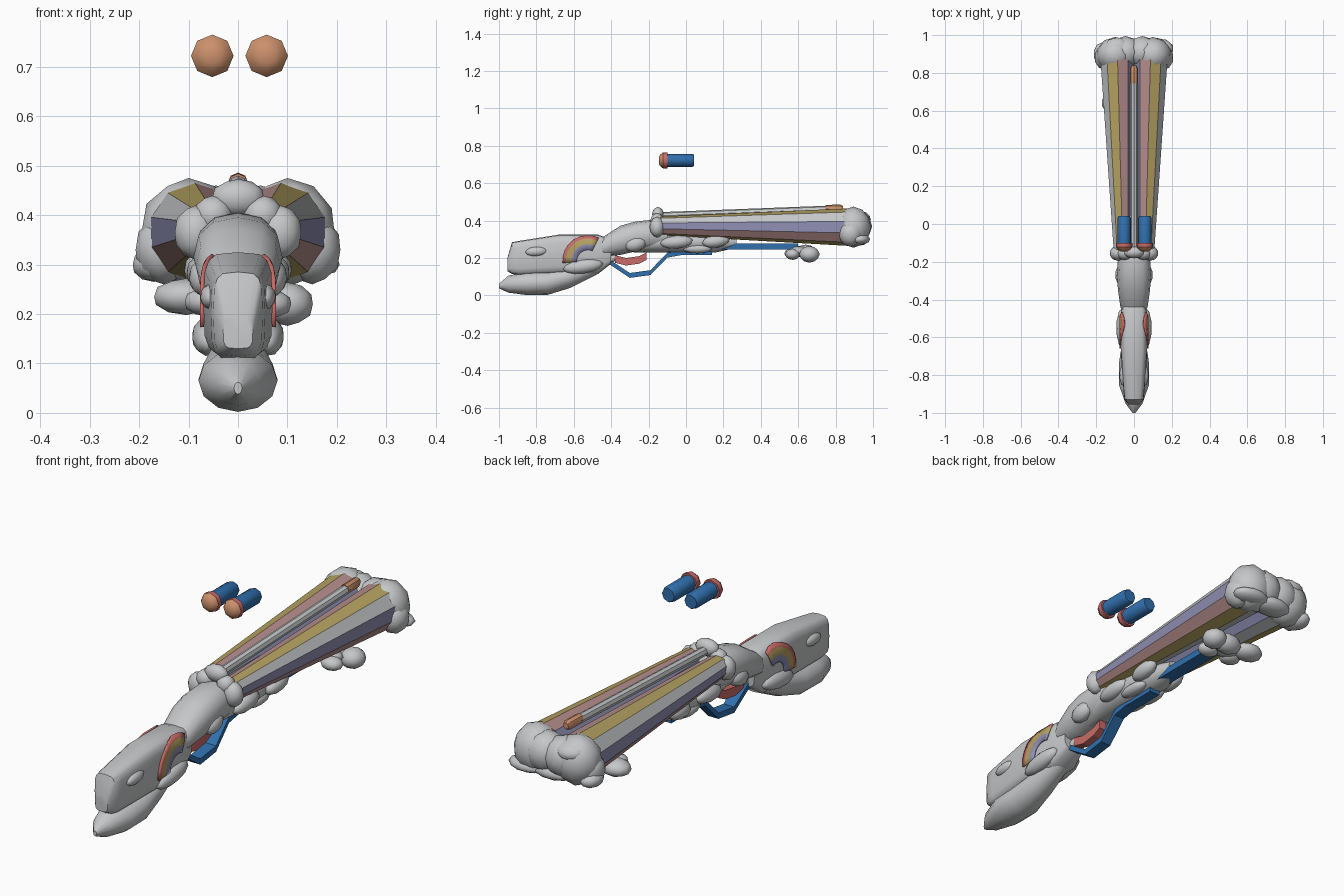
import bpy, bmesh, math
from mathutils import Vector

if "Cube" in bpy.data.objects:
    bpy.data.objects.remove(bpy.data.objects["Cube"])

def material(name, rgb):
    m = bpy.data.materials.new(name)
    m.use_nodes = True
    m.diffuse_color = (*rgb, 1)
    m.node_tree.nodes["Principled BSDF"].inputs["Base Color"].default_value = (*rgb, 1)
    return m

GREY = material("cloud grey", (0.56, 0.57, 0.58))
BLUE = material("blue", (0.03, 0.16, 0.42))
RED = material("coral red", (0.58, 0.15, 0.14))
ORANGE = material("copper orange", (0.60, 0.28, 0.15))
PINK = material("stripe pink", (0.46, 0.27, 0.26))
YELLOW = material("stripe yellow", (0.46, 0.36, 0.12))
LILAC = material("stripe lilac", (0.28, 0.28, 0.46))

def finish(name, bm, mats, smooth=40):
    bmesh.ops.recalc_face_normals(bm, faces=bm.faces)
    me = bpy.data.meshes.new(name)
    bm.to_mesh(me)
    bm.free()
    ob = bpy.data.objects.new(name, me)
    bpy.context.collection.objects.link(ob)
    for m in mats:
        me.materials.append(m)
    if smooth:
        bpy.ops.object.select_all(action="DESELECT")
        ob.select_set(True)
        bpy.context.view_layer.objects.active = ob
        bpy.ops.object.shade_smooth_by_angle(angle=math.radians(smooth))
    return ob

def puff(name, lumps, smooth=60):
    """Cloud made of stretched balls: (centre, radii, pitch in degrees)."""
    bm = bmesh.new()
    for centre, radii, pitch in lumps:
        made = bmesh.ops.create_icosphere(bm, subdivisions=2, radius=1)["verts"]
        a = math.radians(pitch)
        for v in made:
            x, y, z = (v.co[i] * radii[i] for i in range(3))
            v.co = Vector(centre) + Vector((x, y * math.cos(a) - z * math.sin(a),
                                            y * math.sin(a) + z * math.cos(a)))
    return finish(name, bm, [GREY], smooth)

def both(lumps):
    return lumps + [((-c[0], c[1], c[2]), r, p) for c, r, p in lumps]

def loft(name, sections, mats, sides=12, power=1, turn=0.0, smooth=40, rule=None):
    """Skin rings along y: (x, y, z, half width, half height)."""
    bm = bmesh.new()
    bulge = lambda t: math.copysign(abs(t) ** power, t)
    rings = []
    for x, y, z, w, h in sections:
        angles = [(i + turn) * math.tau / sides for i in range(sides)]
        rings.append([bm.verts.new((x + w * bulge(math.cos(a)), y, z + h * bulge(math.sin(a))))
                      for a in angles])
    for lo, hi in zip(rings, rings[1:]):
        for i in range(sides):
            j = (i + 1) % sides
            f = bm.faces.new((lo[i], lo[j], hi[j], hi[i]))
            if rule:
                f.material_index = rule(i)
    bm.faces.new(rings[0])
    bm.faces.new(rings[-1])
    return finish(name, bm, mats, smooth)

def strap(name, path, width, thick, mat):
    """Flat bar following (y, z) points."""
    bm = bmesh.new()
    rings = []
    for y, z in path:
        rings.append([bm.verts.new((sx * width, y, z + sz * thick))
                      for sx, sz in ((-1, -1), (1, -1), (1, 1), (-1, 1))])
    for lo, hi in zip(rings, rings[1:]):
        for i in range(4):
            j = (i + 1) % 4
            bm.faces.new((lo[i], lo[j], hi[j], hi[i]))
    bm.faces.new(rings[0])
    bm.faces.new(rings[-1])
    return finish(name, bm, [mat], 0)

# Twin striped barrels, mirrored so the stripes match
for side, label in ((1, "left"), (-1, "right")):
    order = [2, 3, 1, 0] * 2 + [1, 0]
    loft(label + "_barrel",
         [(side * .06, -.14, .372, .05, .05), (side * .087, .87, .365, .095, .1)],
         [PINK, GREY, YELLOW, LILAC], sides=10, turn=.5, smooth=0,
         rule=lambda i, s=side: ((3, 1, 2, 0, 3, 1, 3, 1, 2, 0)
                                 [(i + 1) % 10 if s > 0 else (4 - i) % 10]))

# Sight rib with a copper bead at the muzzle end
loft("sight_rib", [(0, -.15, .425, .02, .02), (0, .76, .46, .02, .02)], [GREY], sides=8)
loft("sight_bead", [(0, .745, .462, .021, .022), (0, .825, .464, .021, .022),
                    (0, .84, .464, .013, .014)], [ORANGE], sides=8)

# Cloud around the muzzles
puff("muzzle_cloud", both([
    ((.1, .895, .365), (.1, .095, .11), 0),
    ((.045, .91, .37), (.09, .085, .09), 0),
    ((.15, .88, .33), (.06, .065, .07), 0)]) + [
    ((.12, .93, .3), (.09, .055, .03), 0),
    ((-.17, .9, .3), (.045, .06, .035), 0),
    ((-.09, .93, .42), (.07, .06, .035), -15),
    ((0, .92, .3), (.1, .06, .035), 0)])

# Cloud collar at the breech
puff("breech_collar", both([
    ((.085, -.155, .365), (.045, .04, .055), 0),
    ((.05, -.155, .4), (.04, .036, .04), 0)]) + [
    ((0, -.15, .435), (.055, .032, .038), 0),
    ((0, -.155, .34), (.09, .035, .06), 0)])

# Receiver neck and the fore-end below the barrels
loft("receiver", [(0, -.5, .245, .04, .03), (0, -.44, .26, .072, .055), (0, -.35, .295, .085, .078),
                  (0, -.27, .315, .09, .08), (0, -.18, .325, .085, .08), (0, -.1, .325, .075, .065)],
     [GREY], power=.85)
loft("fore_end", [(0, -.28, .27, .05, .04), (0, -.14, .285, .075, .055), (0, .02, .285, .08, .06),
                  (0, .16, .285, .07, .055), (0, .27, .285, .03, .03)], [GREY])
puff("fore_end_lobes", both([
    ((.07, -.05, .285), (.035, .09, .035), 5),
    ((.075, .16, .29), (.035, .075, .035), 8),
    ((.065, -.27, .275), (.035, .06, .04), 15),
    ((.05, .06, .25), (.03, .08, .025), 0)]))

# Butt stock
STOCK_Z, STOCK_W, STOCK_H = .22, .07, .105
loft("stock", [(0, -.955, .165, .03, .035), (0, -.93, .2, .05, .085), (0, -.89, .2, .055, .092),
               (0, -.68, STOCK_Z, STOCK_W, STOCK_H), (0, -.47, STOCK_Z, STOCK_W, STOCK_H),
               (0, -.4, .235, .055, .065)], [GREY], sides=16, power=.5)
loft("stock_lower_cloud", [(0, -1, .05, .008, .012), (0, -.95, .06, .045, .045),
                           (0, -.85, .065, .08, .063), (0, -.74, .068, .08, .065),
                           (0, -.62, .1, .062, .06), (0, -.48, .155, .045, .045),
                           (0, -.38, .205, .02, .02)], [GREY])
puff("stock_lobes", both([
    ((.06, -.55, .155), (.034, .11, .038), 8),
    ((.055, -.8, .235), (.022, .06, .026), 4)]))

# Rainbow arcs lying on both sides of the stock
def stock_side(z):
    t = min(abs(z - STOCK_Z) / STOCK_H, .98)
    return STOCK_W * (1 - t ** 4) ** .25 + .003

for side, label in ((1, "left"), (-1, "right")):
    bm = bmesh.new()
    grid = []
    for r in (.135, .118, .088, .058):
        row = []
        for k in range(9):
            a = math.radians(65 + k * 15)
            y, z = -.525 + r * math.cos(a), .185 + r * math.sin(a)
            row.append(bm.verts.new((side * stock_side(z), y, z)))
        grid.append(row)
    for band, (out, inn) in enumerate(zip(grid, grid[1:])):
        for k in range(8):
            bm.faces.new((out[k], out[k + 1], inn[k + 1], inn[k])).material_index = band
    rainbow = finish(label + "_rainbow", bm, [RED, YELLOW, LILAC], 30)
    rainbow.modifiers.new("plate", "SOLIDIFY").thickness = .008
    rainbow.modifiers["plate"].offset = 0

# Trigger, guard and under-barrel bar
strap("trigger", [(-.38, .195), (-.32, .18), (-.25, .19), (-.21, .21)], .018, .02, RED)
strap("trigger_guard", [(-.41, .18), (-.3, .107), (-.19, .122), (-.1, .215), (-.03, .228),
                        (.14, .228)], .026, .013, BLUE)
strap("under_bar", [(.12, .262), (.6, .262)], .032, .015, BLUE)

# Cloud-shaped fore grip
puff("fore_grip_cloud", [
    ((0, .6, .235), (.09, .055, .03), 0),
    ((-.105, .64, .235), (.068, .055, .037), 0),
    ((.1, .66, .22), (.054, .055, .044), 0),
    ((.03, .66, .22), (.07, .05, .045), 0),
    ((-.06, .57, .225), (.05, .045, .03), 0),
    ((.06, .57, .22), (.05, .04, .03), 0)])

# Two floating cartridges
for x, label in ((.058, "left"), (-.052, "right")):
    z = .722
    tube = [(x, y, z, r, r) for y, r in ((-.1, .035), (.032, .035), (.042, .03))]
    rim = [(x, y, z, .043, .043) for y in (-.122, -.1)]
    cap = [(x, y, z, r, r) for y, r in ((-.145, .018), (-.137, .032), (-.122, .043))]
    loft(label + "_cartridge_tube", tube, [BLUE], sides=8, smooth=50)
    loft(label + "_cartridge_rim", rim, [RED], sides=8, smooth=50)
    loft(label + "_cartridge_cap", cap, [ORANGE], sides=8, smooth=50)
